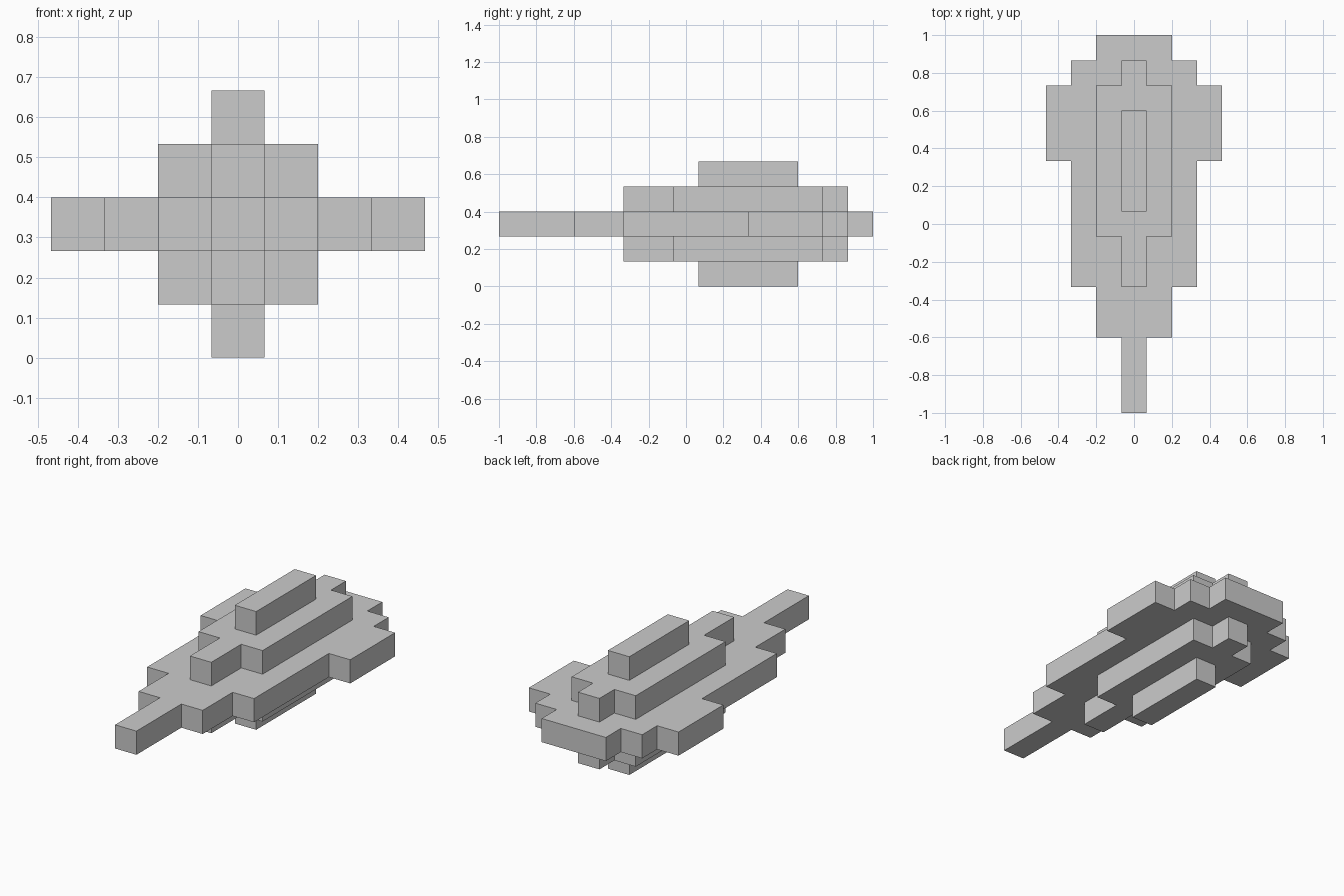
import bpy, bmesh

if "Cube" in bpy.data.objects:
    bpy.data.objects.remove(bpy.data.objects["Cube"])

U = 2 / 15  # one block; the model is 15 blocks long


def stepped_layer(name, level, steps):
    """Extrude a mirrored stepped outline. steps: (y start, y end, half width) in blocks."""
    right = []
    for y0, y1, half in steps:
        right += [(half, y0), (half, y1)]
    outline = right + [(-x, y) for x, y in reversed(right)]
    bm = bmesh.new()
    face = bm.faces.new([bm.verts.new((x * U, y * U - 1, level * U)) for x, y in outline])
    top = bmesh.ops.extrude_face_region(bm, geom=[face])["geom"]
    bmesh.ops.translate(bm, vec=(0, 0, U),
                        verts=[v for v in top if isinstance(v, bmesh.types.BMVert)])
    bmesh.ops.recalc_face_normals(bm, faces=bm.faces)
    mesh = bpy.data.meshes.new(name)
    bm.to_mesh(mesh)
    bm.free()
    obj = bpy.data.objects.new(name, mesh)
    bpy.context.collection.objects.link(obj)


# Wide middle slab with the narrow tail at the front
stepped_layer("body_slab", 2, [(0, 3, 0.5), (3, 5, 1.5), (5, 10, 2.5),
                               (10, 13, 3.5), (13, 14, 2.5), (14, 15, 1.5)])

# Matching raised layers and ridges above and below the slab
for side, deck, ridge in (("upper", 3, 4), ("lower", 1, 0)):
    stepped_layer(side + "_deck", deck, [(5, 7, 0.5), (7, 13, 1.5), (13, 14, 0.5)])
    stepped_layer(side + "_ridge", ridge, [(8, 12, 0.5)])
